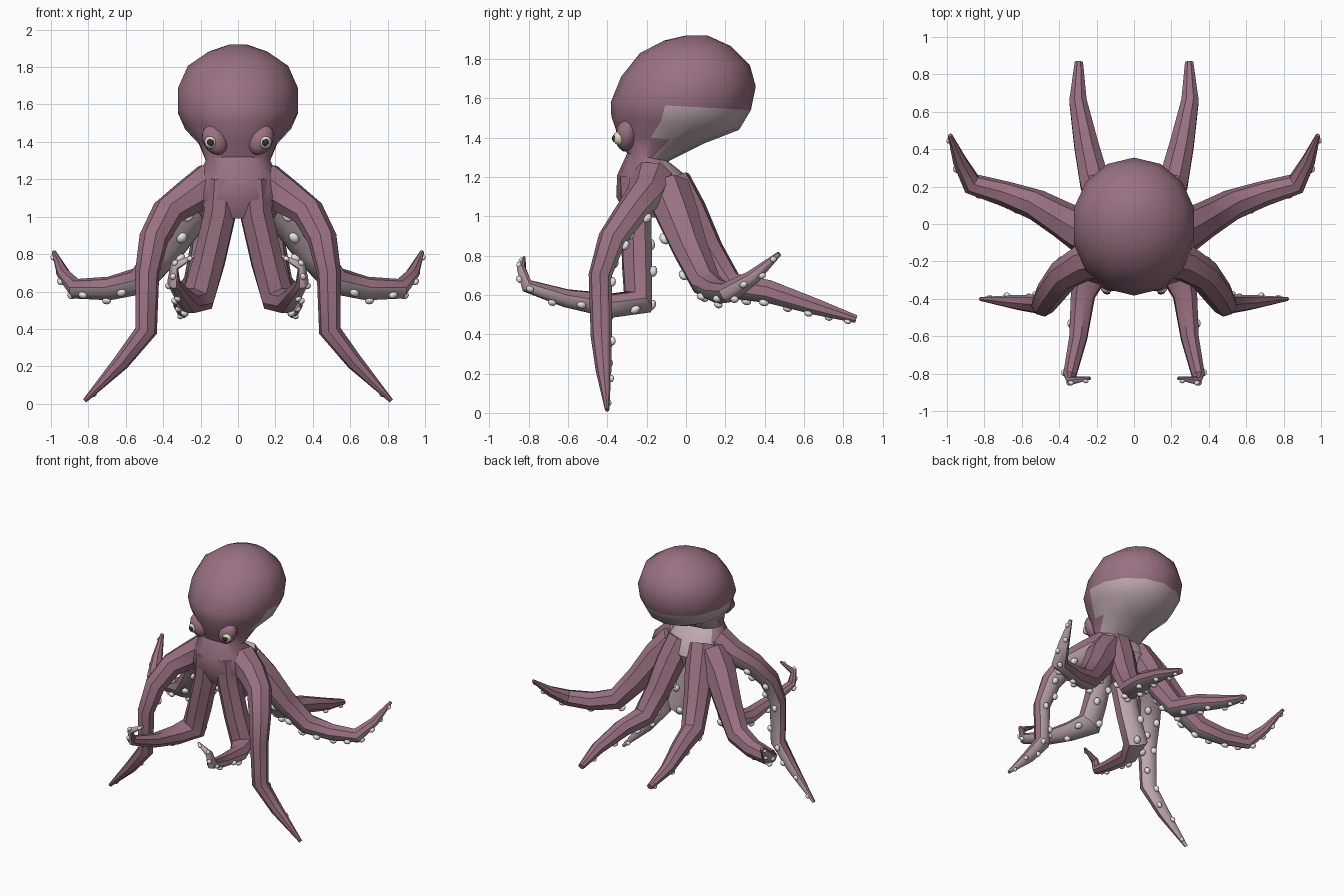
import bpy, bmesh, math
from mathutils import Vector, Matrix, Euler

if "Cube" in bpy.data.objects:
    bpy.data.objects.remove(bpy.data.objects["Cube"])


def material(name, rgb):
    m = bpy.data.materials.new(name)
    m.diffuse_color = (*rgb, 1)
    m.use_nodes = True
    m.node_tree.nodes["Principled BSDF"].inputs["Base Color"].default_value = m.diffuse_color
    return m


SKIN = material("skin", (0.32, 0.165, 0.225))
PALE = material("pale_skin", (0.52, 0.40, 0.44))
CUP = material("sucker", (0.80, 0.77, 0.79))
CREAM = material("eye_cream", (0.78, 0.72, 0.52))
DARK = material("pupil_dark", (0.03, 0.03, 0.03))


def finish(bm, name, mats, mirror=False, angle=40):
    bmesh.ops.recalc_face_normals(bm, faces=bm.faces[:])
    me = bpy.data.meshes.new(name)
    bm.to_mesh(me)
    bm.free()
    for m in mats:
        me.materials.append(m)
    ob = bpy.data.objects.new(name, me)
    bpy.context.collection.objects.link(ob)
    bpy.ops.object.select_all(action='DESELECT')
    ob.select_set(True)
    bpy.context.view_layer.objects.active = ob
    bpy.ops.object.shade_smooth_by_angle(angle=math.radians(angle))
    if mirror:
        ob.modifiers.new("mirror", 'MIRROR').use_mirror_merge = False
    return ob


def loft(bm, rings, pale):
    """Skin a list of point rings; pale(i, k) picks the light material."""
    vs = [[bm.verts.new(p) for p in r] for r in rings]
    n = len(vs[0])
    for i in range(len(vs) - 1):
        for k in range(n):
            f = bm.faces.new((vs[i][k], vs[i][(k + 1) % n],
                              vs[i + 1][(k + 1) % n], vs[i + 1][k]))
            f.material_index = int(pale(i, k))
    bm.faces.new(vs[0]).material_index = 1
    bm.faces.new(vs[-1])


# Body: rings given by front point (y, z), back point (y, z) and half width
BODY = [(-0.30, 0.99, 0.00, 1.00, 0.20), (-0.355, 1.10, 0.045, 1.10, 0.25),
        (-0.35, 1.21, 0.01, 1.20, 0.225), (-0.30, 1.32, -0.09, 1.28, 0.175),
        (-0.35, 1.42, 0.09, 1.37, 0.215), (-0.38, 1.51, 0.27, 1.44, 0.29),
        (-0.383, 1.58, 0.33, 1.54, 0.33), (-0.33, 1.71, 0.355, 1.66, 0.328),
        (-0.235, 1.83, 0.325, 1.77, 0.275), (-0.11, 1.895, 0.23, 1.865, 0.16),
        (0.0, 1.92, 0.11, 1.92, 0.05)]
SIDES = 14
rings = []
for yf, zf, yb, zb, w in BODY:
    ring = []
    for k in range(SIDES):
        a = math.tau * k / SIDES
        t = (1 + math.cos(a)) / 2          # 1 = back, 0 = front
        ring.append((w * math.sin(a), yf + (yb - yf) * t, zf + (zb - zf) * t))
    rings.append(ring)
bm = bmesh.new()
reach = [1, 2, 2, 3, 4, 4]                # pale faces each side of back centre
loft(bm, rings, lambda i, k: i < 6 and min(k, SIDES - 1 - k) < reach[i])
finish(bm, "body", [SKIN, PALE])


def frames(pts, under):
    """Tangent, underside and side vectors carried along the path."""
    out, n = [], Vector(under)
    for i in range(len(pts)):
        t = (pts[min(i + 1, len(pts) - 1)] - pts[max(i - 1, 0)]).normalized()
        n = (n - t * n.dot(t)).normalized()
        out.append((t, n, t.cross(n)))
    return out


def tentacle(name, path, under, cups=11):
    pts = [Vector(p[:3]) for p in path]
    rad = [p[3] for p in path]
    fr = frames(pts, under)
    # arm: octagon with a flattened pale underside
    rings = []
    for p, r, (t, n, s) in zip(pts, rad, fr):
        ring = []
        for k in range(8):
            a = math.tau * (k + 0.5) / 8
            flat = 0.78 if math.cos(a) > 0 else 1.0
            ring.append(p + n * (r * math.cos(a) * flat) + s * (r * math.sin(a)))
        rings.append(ring)
    bm = bmesh.new()
    loft(bm, rings, lambda i, k: k in (0, 6, 7))
    finish(bm, name, [SKIN, PALE], mirror=True)
    # suckers: two staggered rows along the underside
    bm = bmesh.new()
    for c in range(cups):
        u = (0.2 + 0.77 * c / (cups - 1)) * (len(pts) - 1)
        i = min(int(u), len(pts) - 2)
        w = u - i
        r = rad[i] * (1 - w) + rad[i + 1] * w
        t, n, s = [a.lerp(b, w).normalized() for a, b in zip(fr[i], fr[i + 1])]
        pos = pts[i].lerp(pts[i + 1], w) + n * r * 0.76
        pos += s * r * (0.42 if c % 2 else -0.42)
        size = 0.014 + 0.17 * r
        rot = Matrix((s, t, n)).transposed().to_4x4()
        bmesh.ops.create_icosphere(
            bm, subdivisions=2, radius=size,
            matrix=Matrix.Translation(pos) @ rot @ Matrix.Diagonal((0.85, 1, 0.7, 1)))
    finish(bm, name + "_suckers", [CUP], mirror=True)


# Four tentacles per side: x, y, z, radius
tentacle("standing_tentacle",
         [(0.14, -0.17, 1.18, 0.12), (0.26, -0.20, 1.10, 0.105),
          (0.375, -0.27, 1.02, 0.09), (0.45, -0.37, 0.88, 0.08),
          (0.485, -0.43, 0.70, 0.066), (0.49, -0.425, 0.39, 0.06),
          (0.625, -0.415, 0.22, 0.045), (0.82, -0.40, 0.015, 0.012)],
         (-0.3, 0.8, -0.6))
tentacle("side_tentacle",
         [(0.15, -0.10, 1.12, 0.13), (0.26, -0.05, 1.00, 0.12),
          (0.38, 0.02, 0.82, 0.10), (0.52, 0.10, 0.65, 0.085),
          (0.69, 0.16, 0.61, 0.07), (0.87, 0.215, 0.61, 0.06),
          (0.935, 0.34, 0.69, 0.04), (0.985, 0.475, 0.81, 0.013)],
         (-0.4, -0.6, -0.7))
tentacle("back_tentacle",
         [(0.09, -0.08, 1.17, 0.11), (0.125, 0.00, 1.02, 0.11),
          (0.165, 0.10, 0.82, 0.095), (0.21, 0.22, 0.64, 0.085),
          (0.255, 0.42, 0.61, 0.07), (0.30, 0.66, 0.535, 0.05),
          (0.295, 0.865, 0.475, 0.024)],
         (-0.1, -0.7, -0.6))
tentacle("front_tentacle",
         [(0.08, -0.25, 1.20, 0.095), (0.095, -0.245, 1.02, 0.09),
          (0.155, -0.24, 0.76, 0.09), (0.215, -0.235, 0.56, 0.095),
          (0.275, -0.38, 0.54, 0.07), (0.30, -0.61, 0.58, 0.052),
          (0.345, -0.81, 0.645, 0.038), (0.34, -0.84, 0.735, 0.026),
          (0.235, -0.825, 0.79, 0.009)],
         (-0.1, 1, 0))


def ball(name, mat, loc, scale, rot=(0, 0, 0)):
    bm = bmesh.new()
    m = (Matrix.Translation(loc) @ Euler(rot).to_matrix().to_4x4()
         @ Matrix.Diagonal((*scale, 1)))
    bmesh.ops.create_uvsphere(bm, u_segments=12, v_segments=8, radius=1, matrix=m)
    finish(bm, name, [mat], mirror=True)


# Eyes: tilted lid, eyeball and pupil
ball("eyelid", SKIN, (0.125, -0.305, 1.41), (0.063, 0.055, 0.085), (0, 0.5, 0.2))
ball("eyeball", CREAM, (0.145, -0.338, 1.398), (0.034, 0.034, 0.036))
ball("pupil", DARK, (0.147, -0.366, 1.397), (0.021, 0.010, 0.017), (0, -0.5, 0.2))
